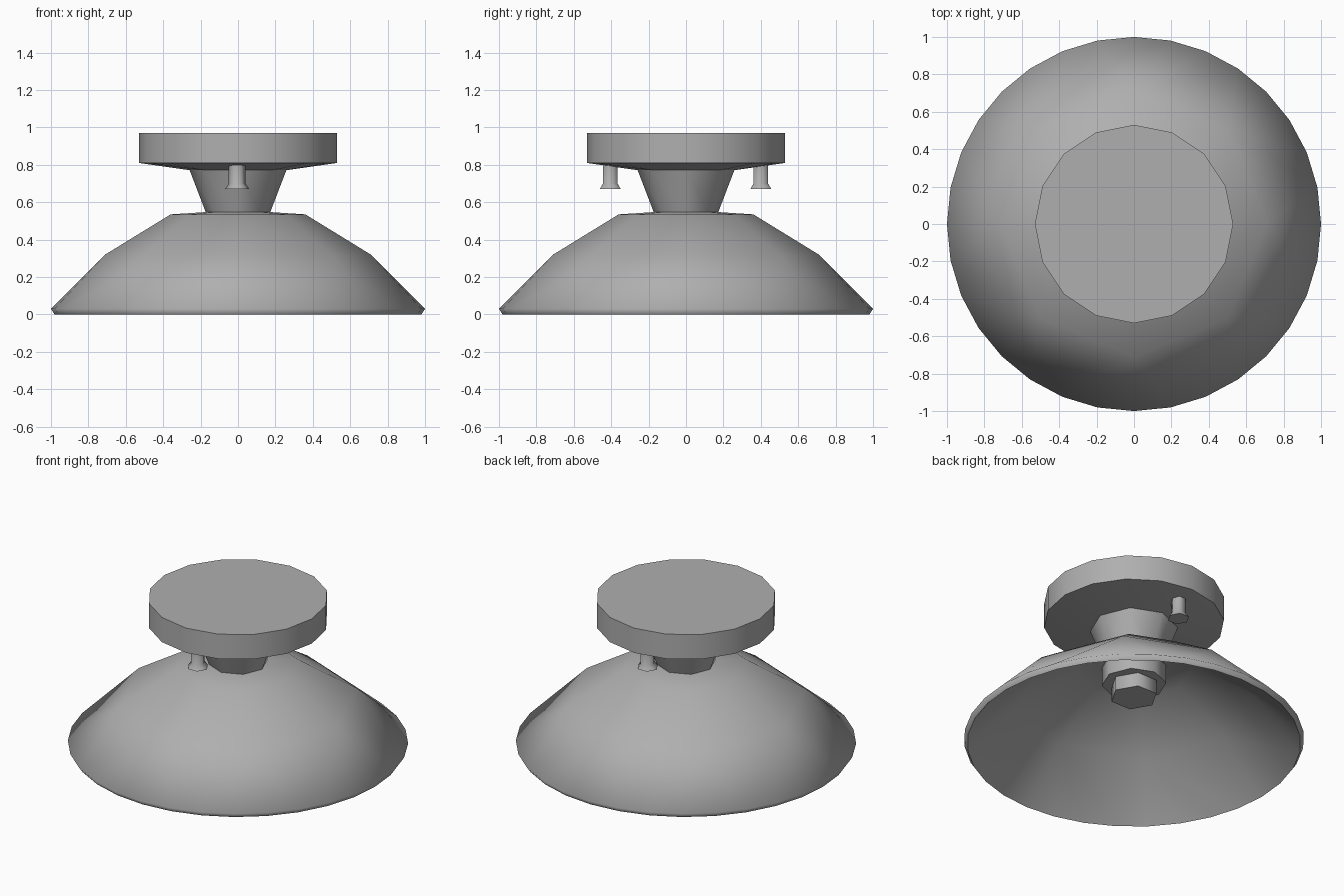
import bpy, bmesh, math

if "Cube" in bpy.data.objects:
    bpy.data.objects.remove(bpy.data.objects["Cube"])


def bridge(bm, a, b):
    """Join two rings; the larger count is a multiple of the smaller."""
    fine, coarse = (a, b) if len(a) >= len(b) else (b, a)
    k = len(fine) // len(coarse)
    for j in range(len(fine)):
        n = (j + 1) % len(fine)
        c0 = coarse[((j + k // 2) // k) % len(coarse)]
        c1 = coarse[((j + 1 + k // 2) // k) % len(coarse)]
        corners = [fine[j], fine[n], c1] if c0 is c1 else [fine[j], fine[n], c1, c0]
        bm.faces.new(corners)


def lathe(name, profile, sides, loc=(0, 0, 0), angle=50, start=0.0, closed=False):
    """Revolve (radius, z[, sides]) points; open profiles get caps, closed ones form a shell."""
    bm = bmesh.new()
    rings = []
    for r, z, *own in profile:
        n = own[0] if own else sides
        rings.append([bm.verts.new((r * math.cos(start + 2 * math.pi * i / n),
                                    r * math.sin(start + 2 * math.pi * i / n), z))
                      for i in range(n)])
    for a, b in zip(rings, rings[1:]):
        bridge(bm, a, b)
    if closed:
        bridge(bm, rings[-1], rings[0])
    else:
        bm.faces.new(rings[0])
        bm.faces.new(rings[-1])
    bmesh.ops.recalc_face_normals(bm, faces=bm.faces[:])
    mesh = bpy.data.meshes.new(name)
    bm.to_mesh(mesh)
    bm.free()
    mesh.materials.append(grey)
    obj = bpy.data.objects.new(name, mesh)
    obj.location = loc
    bpy.context.collection.objects.link(obj)
    bpy.ops.object.select_all(action='DESELECT')
    obj.select_set(True)
    bpy.context.view_layer.objects.active = obj
    bpy.ops.object.shade_smooth_by_angle(angle=math.radians(angle))
    return obj


grey = bpy.data.materials.new("dark_grey")
grey.diffuse_color = (0.43, 0.43, 0.43, 1)
grey.use_nodes = True
grey.node_tree.nodes["Principled BSDF"].inputs["Base Color"].default_value = grey.diffuse_color

# Wide shade: fine round rim, coarser upper rings, thin inner skin
lathe("shade", [(0.13, 0.55, 8), (0.36, 0.535, 8), (0.71, 0.32, 8), (1.0, 0.03), (0.98, 0.0),
                (0.69, 0.295, 8), (0.35, 0.51, 8), (0.13, 0.52, 8)], 32, angle=85, closed=True)

# Ceiling plate with shallow conical underside
lathe("ceiling_plate", [(0.53, 0.97), (0.53, 0.81), (0.25, 0.77, 8)], 16)

# Tapered neck between plate and shade
lathe("neck", [(0.26, 0.775), (0.17, 0.54)], 8)

# Lamp socket under the shade
lathe("socket_collar", [(0.19, 0.54), (0.19, 0.40)], 8)
lathe("socket_tip", [(0.14, 0.41), (0.14, 0.31)], 6, angle=65)

# Two mounting screws with flared heads
for label, y in (("front", -0.405), ("back", 0.40)):
    lathe(label + "_screw", [(0.045, 0.81), (0.045, 0.70), (0.065, 0.67)], 6,
          loc=(-0.005, y, 0), angle=65)
